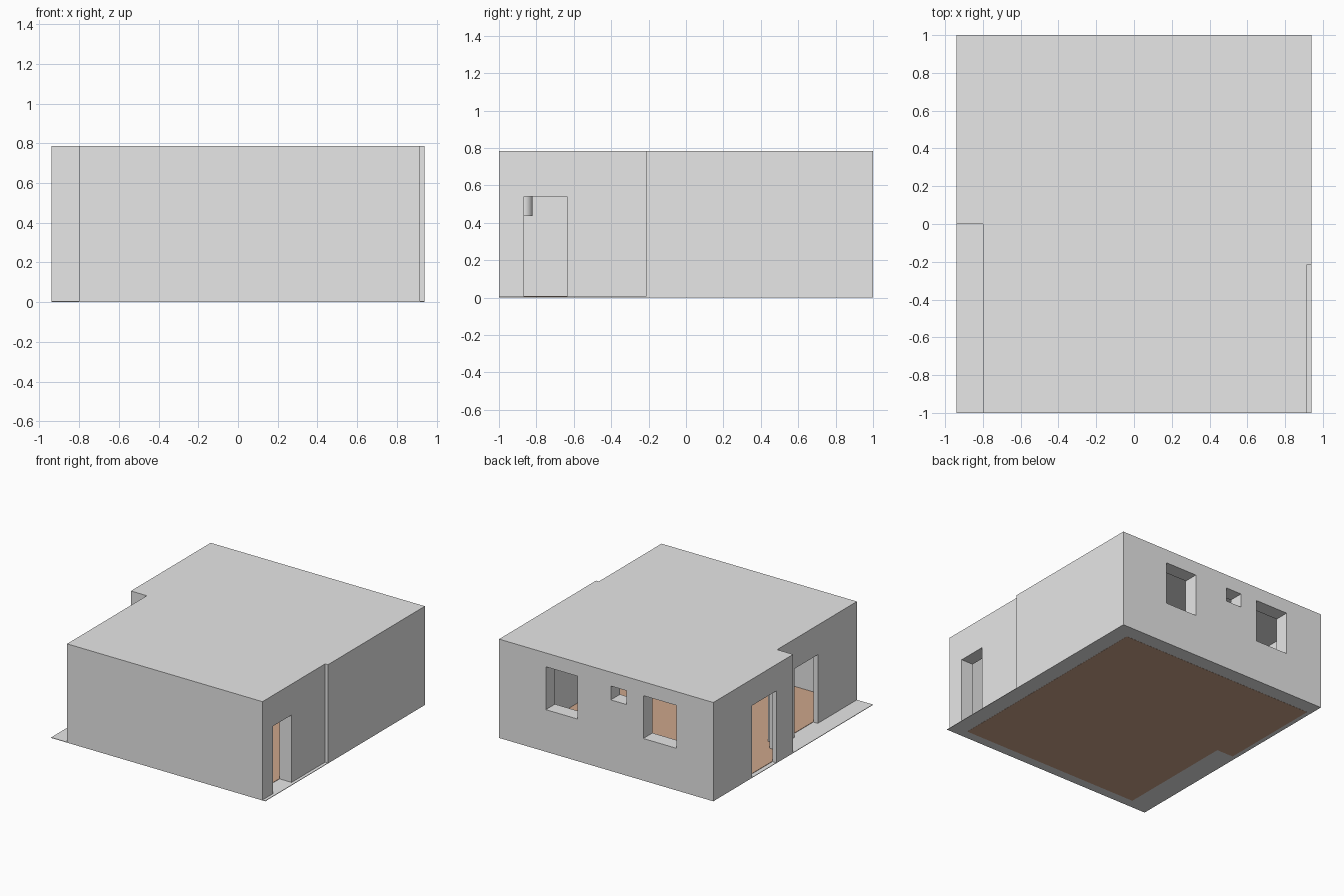
import bpy, bmesh

if "Cube" in bpy.data.objects:
    bpy.data.objects.remove(bpy.data.objects["Cube"], do_unlink=True)


def material(name, color):
    m = bpy.data.materials.new(name)
    m.use_nodes = True
    m.diffuse_color = color
    m.node_tree.nodes["Principled BSDF"].inputs["Base Color"].default_value = color
    return m


plaster = material("plaster grey", (0.8, 0.8, 0.8, 1))
floor_tan = material("floor tan", (0.61, 0.38, 0.26, 1))


def prism(name, outline, z0, z1, mat):
    """Extrude a flat outline upwards into a solid."""
    bm = bmesh.new()
    face = bm.faces.new([bm.verts.new((x, y, z0)) for x, y in outline])
    top = bmesh.ops.extrude_face_region(bm, geom=[face])["geom"]
    bmesh.ops.translate(bm, vec=(0, 0, z1 - z0),
                        verts=[v for v in top if isinstance(v, bmesh.types.BMVert)])
    bmesh.ops.recalc_face_normals(bm, faces=bm.faces)
    mesh = bpy.data.meshes.new(name)
    bm.to_mesh(mesh)
    bm.free()
    mesh.materials.append(mat)
    obj = bpy.data.objects.new(name, mesh)
    bpy.context.collection.objects.link(obj)
    return obj


def rect(x0, x1, y0, y1):
    return [(x0, y0), (x1, y0), (x1, y1), (x0, y1)]


def cut(target, cutter):
    """Subtract the cutter for good and remove it."""
    mod = target.modifiers.new("cut", "BOOLEAN")
    mod.operation = "DIFFERENCE"
    mod.solver = "EXACT"
    mod.object = cutter
    cutter.hide_render = True
    deps = bpy.context.evaluated_depsgraph_get()
    result = bpy.data.meshes.new_from_object(target.evaluated_get(deps))
    target.modifiers.clear()
    target.data = result
    bpy.data.objects.remove(cutter, do_unlink=True)


# Footprints: notch at the front right, shallow step on the left side
outer = [(-.80, -1), (.915, -1), (.915, -.215), (.94, -.215),
         (.94, 1), (-.94, 1), (-.94, 0), (-.80, 0)]
inner = [(-.76, -.925), (.81, -.925), (.81, .885),
         (-.905, .885), (-.905, .04), (-.76, .04)]
TOP, CEILING, BASE = .785, .75, .005

# Walls and roof in one shell, hollowed out
house = prism("walls_and_roof", outer, .002, TOP, plaster)
cut(house, prism("room_cutter", inner, -.1, CEILING, plaster))

# Openings: x range, y range, z range
openings = [
    ((.78, 1), (-.865, -.635), (-.1, .54)),      # left side door
    ((-1, -.87), (.21, .515), (-.1, .575)),      # right side back door
    ((-.85, -.74), (-.51, -.22), (-.1, .55)),    # right side front door
    ((.25, .53), (.85, 1.1), (.335, .675)),      # back windows
    ((-.18, -.04), (.85, 1.1), (.565, .675)),
    ((-.615, -.325), (.85, 1.1), (.335, .675)),
]
for xs, ys, zs in openings:
    cut(house, prism("opening_cutter", rect(*xs, *ys), *zs, plaster))

# Thin ground slab and the room floor
prism("base_slab", rect(-.94, .94, -1, 1), .001, BASE, plaster)
prism("room_floor", inner, 0, .008, floor_tan)

# Wall pier by the notch
prism("wall_pier", rect(-.77, -.685, -.125, -.05), .004, CEILING, plaster)

# Round wall lamp inside
bpy.ops.mesh.primitive_cylinder_add(vertices=24, radius=.045, depth=.17,
                                    location=(-.715, -.865, .52))
lamp = bpy.context.object
lamp.name = "wall_lamp"
lamp.data.materials.append(plaster)
bpy.ops.object.shade_smooth_by_angle()
